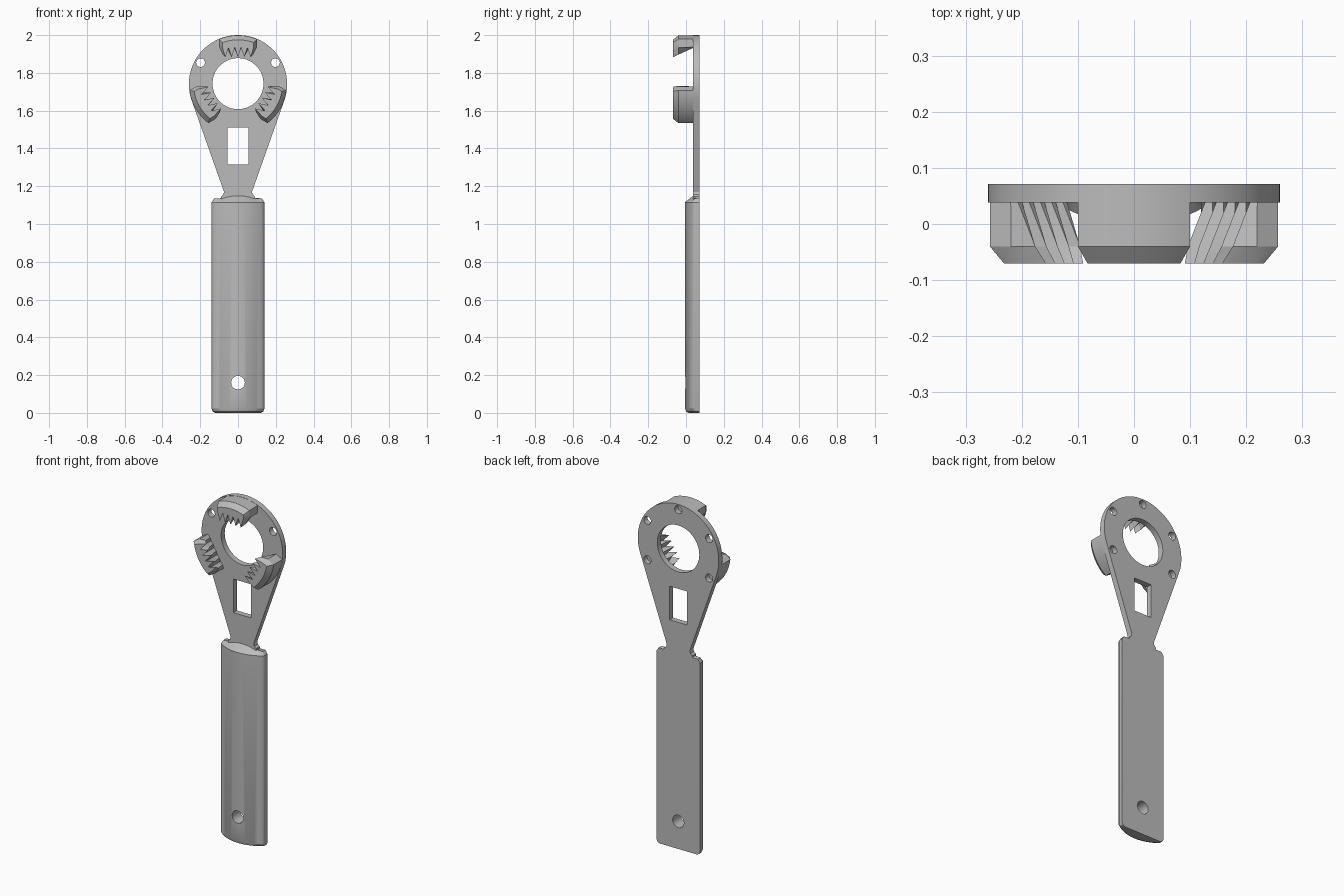
import bpy, bmesh, math
from mathutils import Matrix, Vector

if "Cube" in bpy.data.objects:
    bpy.data.objects.remove(bpy.data.objects["Cube"])

grey = bpy.data.materials.new("matte grey")
grey.use_nodes = True
COLOUR = (0.5, 0.5, 0.5, 1)
grey.diffuse_color = COLOUR
grey.node_tree.nodes["Principled BSDF"].inputs["Base Color"].default_value = COLOUR

FRONT, BACK = 0.038, 0.071      # plate faces
CENTRE_Z, RING_R = 1.74, 0.26


def loft(name, rings):
    """Closed solid through rings that share a point count."""
    bm = bmesh.new()
    rows = [[bm.verts.new(p) for p in ring] for ring in rings]
    n = len(rows[0])
    for a, b in zip(rows, rows[1:]):
        for i in range(n):
            j = (i + 1) % n
            bm.faces.new((a[i], a[j], b[j], b[i]))
    bm.faces.new(rows[0][::-1])
    bm.faces.new(rows[-1])
    bmesh.ops.recalc_face_normals(bm, faces=bm.faces)
    mesh = bpy.data.meshes.new(name)
    bm.to_mesh(mesh)
    bm.free()
    obj = bpy.data.objects.new(name, mesh)
    bpy.context.collection.objects.link(obj)
    mesh.materials.append(grey)
    return obj


def prism(name, outline, y0, y1):
    return loft(name, [[(x, y, z) for x, z in outline] for y in (y0, y1)])


def circle(cx, cz, r, n):
    return [(cx + r * math.cos(math.tau * i / n), cz + r * math.sin(math.tau * i / n))
            for i in range(n)]


def cut(obj, outline):
    cutter = prism("cutter", outline, -0.2, 0.2)
    cutter.hide_render = True
    mod = obj.modifiers.new("cut", "BOOLEAN")
    mod.operation, mod.solver, mod.object = "DIFFERENCE", "EXACT", cutter
    select(obj)
    bpy.ops.object.modifier_apply(modifier=mod.name)
    bpy.data.objects.remove(cutter)


def select(obj):
    bpy.ops.object.select_all(action="DESELECT")
    obj.select_set(True)
    bpy.context.view_layer.objects.active = obj


def smooth(obj):
    select(obj)
    bpy.ops.object.shade_smooth_by_angle(angle=math.radians(25))


# Head plate: ring outline running tangentially into a tapering neck
start, end = math.radians(-18), math.radians(198)
outline = []
for i in range(73):
    a = start + (end - start) * i / 72
    outline.append((RING_R * math.cos(a), CENTRE_Z + RING_R * math.sin(a)))
foot = [(-0.074, 1.17), (-0.078, 1.155), (-0.09, 1.145), (-0.09, 1.12)]
outline += foot + [(-x, z) for x, z in reversed(foot)]
head_plate = prism("head_plate", outline, FRONT, BACK)
cut(head_plate, circle(0, CENTRE_Z + 0.003, 0.135, 64))
cut(head_plate, [(-0.056, 1.315), (0.056, 1.315), (0.056, 1.51), (-0.056, 1.51)])

# Five small bolt holes around the ring
for degrees in (-30, 30, 90, 150, 210):
    a = math.radians(degrees)
    cut(head_plate, circle(0.229 * math.cos(a), CENTRE_Z + 0.229 * math.sin(a), 0.023, 24))
smooth(head_plate)

# Handle: bowed front, flat back, rounded bottom, sloping top shoulder
arc = [(0.125 * t / 8, -0.005 + 0.035 * (t / 8) ** 2) for t in range(-8, 9)]
side = [(0.134, 0.037), (0.139, 0.046), (0.14, 0.055), (0.14, BACK)]
section = [(-x, y) for x, y in reversed(side)] + arc + side


def inset(d, z):
    return [(x * (1 - d / 0.14), min(y + d, BACK), z) for x, y in section]


shoulder = [(x * 0.9, max(y, 0.045), 1.115 + max(0.02, 0.8 * (0.045 - y)))
            for x, y in section]
handle = loft("handle", [inset(0.02, 0), inset(0.006, 0.007), inset(0, 0.022),
                         inset(0, 1.115), shoulder])
cut(handle, circle(0, 0.16, 0.036, 32))
smooth(handle)


# Gripping jaw: chamfered arc block with five teeth that deepen to the front
def jaw_ring(y, half, outer, tip, valley):
    ring = []
    for i in range(13):
        x = half * (1 - i / 6)
        ring.append((x, y, math.sqrt(outer ** 2 - x ** 2)))
    for i in range(11):
        ring.append((half * (i / 5 - 1), y, tip if i % 2 else valley))
    return ring


for name, degrees in (("top_jaw", 0), ("left_jaw", 120), ("right_jaw", -120)):
    jaw = loft(name, [jaw_ring(FRONT + 0.002, 0.1, RING_R - 0.001, 0.193, 0.196),
                      jaw_ring(-0.04, 0.1, RING_R - 0.001, 0.157, 0.195),
                      jaw_ring(-0.07, 0.083, 0.235, 0.143, 0.195)])
    jaw.data.transform(Matrix.Translation(Vector((0, 0, CENTRE_Z)))
                       @ Matrix.Rotation(math.radians(degrees), 4, "Y"))
    smooth(jaw)
